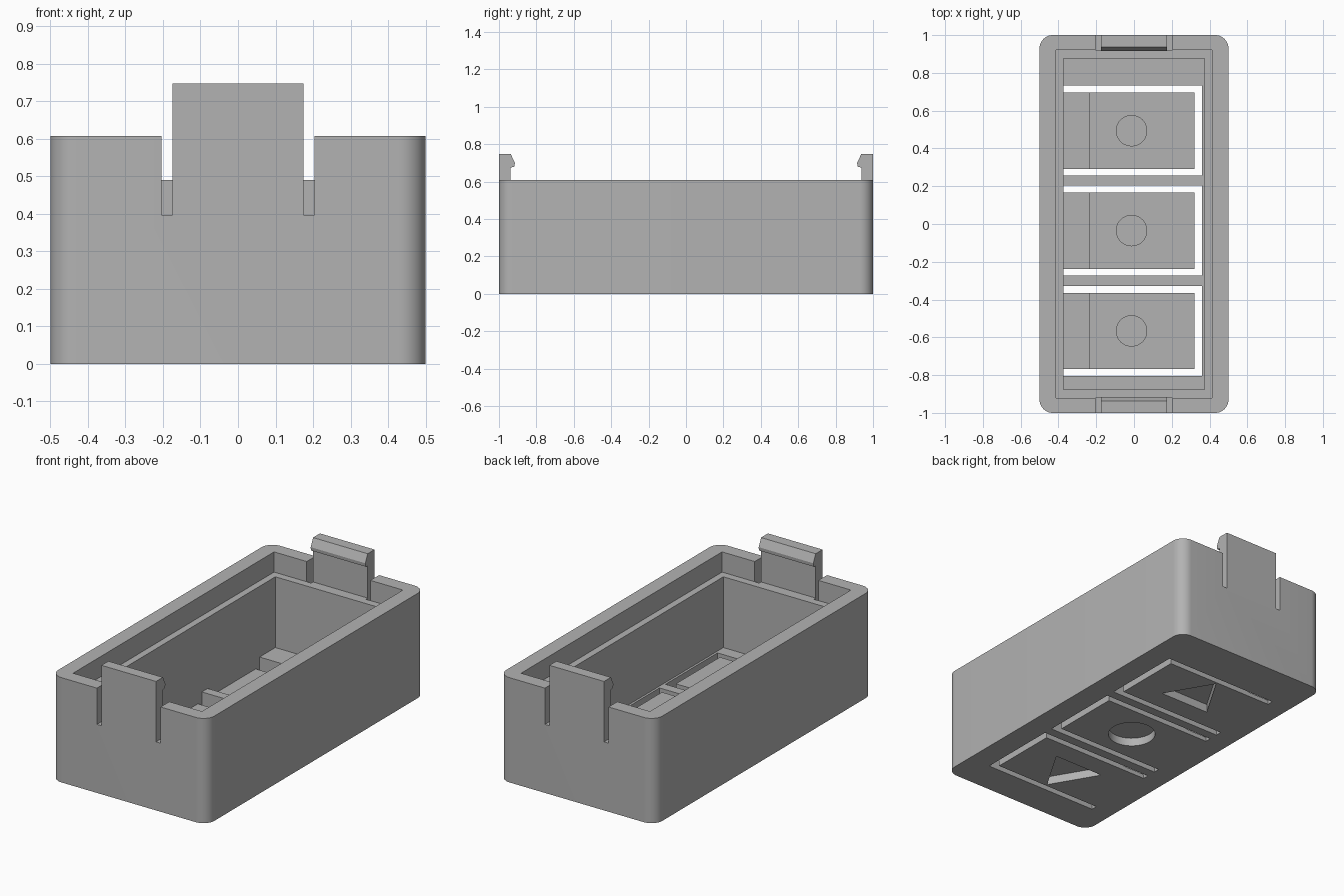
import bpy, bmesh, math

old = bpy.data.objects.get("Cube")
if old:
    bpy.data.objects.remove(old, do_unlink=True)

grey = bpy.data.materials.new("plain grey")
grey.use_nodes = True
colour = (0.45, 0.45, 0.45, 1)
grey.diffuse_color = colour
grey.node_tree.nodes["Principled BSDF"].inputs["Base Color"].default_value = colour


def prism(name, points, low, high, axis="z"):
    """Extrude a 2D outline: xy points along z, or yz points along x."""
    def place(p, h):
        return (p[0], p[1], h) if axis == "z" else (h, p[0], p[1])
    bm = bmesh.new()
    base = bm.faces.new([bm.verts.new(place(p, low)) for p in points])
    top = bmesh.ops.extrude_face_region(bm, geom=[base])["geom"]
    shift = (0, 0, high - low) if axis == "z" else (high - low, 0, 0)
    bmesh.ops.translate(bm, vec=shift, verts=[v for v in top if isinstance(v, bmesh.types.BMVert)])
    bmesh.ops.recalc_face_normals(bm, faces=bm.faces)
    mesh = bpy.data.meshes.new(name)
    bm.to_mesh(mesh)
    bm.free()
    mesh.materials.append(grey)
    ob = bpy.data.objects.new(name, mesh)
    bpy.context.collection.objects.link(ob)
    return ob


def box(name, x0, x1, y0, y1, z0, z1):
    return prism(name, [(x0, y0), (x1, y0), (x1, y1), (x0, y1)], z0, z1)


def ring(cx, cy, r, n=48):
    return [(cx + r * math.cos(2 * math.pi * i / n), cy + r * math.sin(2 * math.pi * i / n))
            for i in range(n)]


def activate(ob):
    bpy.ops.object.select_all(action="DESELECT")
    ob.select_set(True)
    bpy.context.view_layer.objects.active = ob


def cut(ob, cutter):
    mod = ob.modifiers.new("cut", "BOOLEAN")
    mod.operation = "DIFFERENCE"
    mod.solver = "EXACT"
    mod.object = cutter
    activate(ob)
    bpy.ops.object.modifier_apply(modifier=mod.name)
    bpy.data.objects.remove(cutter, do_unlink=True)


# Outer shell with rounded upright corners
RADIUS, RIM, LEDGE, FLOOR, NOTCH = 0.07, 0.607, 0.49, 0.08, 0.397
outline = []
for quarter, (sx, sy) in enumerate([(1, 1), (-1, 1), (-1, -1), (1, -1)]):
    for i in range(11):
        a = math.radians(quarter * 90 + i * 9)
        outline.append((sx * (0.5 - RADIUS) + RADIUS * math.cos(a),
                        sy * (1 - RADIUS) + RADIUS * math.sin(a)))
case = prism("case", outline, 0, RIM)

# Cavity with a stepped ledge under the rim
cut(case, box("rim_cut", -0.413, 0.413, -0.92, 0.92, LEDGE, 1))
cut(case, box("cavity_cut", -0.374, 0.374, -0.876, 0.876, FLOOR, 1))

# Snap clips in a notch at each end
for side, name in ((-1, "front_clip"), (1, "back_clip")):
    ends = sorted((side * 0.92, side * 1.1))
    cut(case, box("notch_cut", -0.204, 0.204, *ends, NOTCH, 1))
    profile = [(1, NOTCH), (1, 0.747), (0.937, 0.747), (0.915, 0.7), (0.917, 0.68),
               (0.937, 0.675), (0.937, LEDGE), (0.92, LEDGE), (0.92, NOTCH)]
    prism(name, [(side * y, z) for y, z in profile], -0.175, 0.175, "x")

# Three push buttons cut into the floor, each hinged on its right side
for y, symbol in ((-0.566, "down"), (-0.035, "circle"), (0.494, "up")):
    near, far = 0.202, 0.238
    for s in (-1, 1):
        edges = sorted((y + s * near, y + s * far))
        cut(case, box("arm_slot_cut", -0.374, 0.361, *edges, -0.1, 0.2))
    cut(case, box("end_slot_cut", 0.32, 0.361, y - far, y + far, -0.1, 0.2))
    cut(case, box("hinge_cut", -0.374, -0.235, y - near - 0.01, y + near + 0.01, 0.025, 0.2))

    # Symbol sunk into the underside
    if symbol == "circle":
        shape = ring(-0.013, y, 0.128)
    else:
        d = 1 if symbol == "up" else -1
        shape = [(-0.173, y - d * 0.08), (0.147, y - d * 0.08), (-0.013, y + d * 0.19)]
    cut(case, prism("symbol_cut", shape, -0.1, 0.048))

    # Round plunger on the inside
    plunger = prism(symbol + "_button_plunger", ring(-0.013, y, 0.083), FLOOR - 0.01, 0.12)
    activate(plunger)
    bpy.ops.object.shade_smooth_by_angle(angle=math.radians(30))

activate(case)
bpy.ops.object.shade_smooth_by_angle(angle=math.radians(30))
